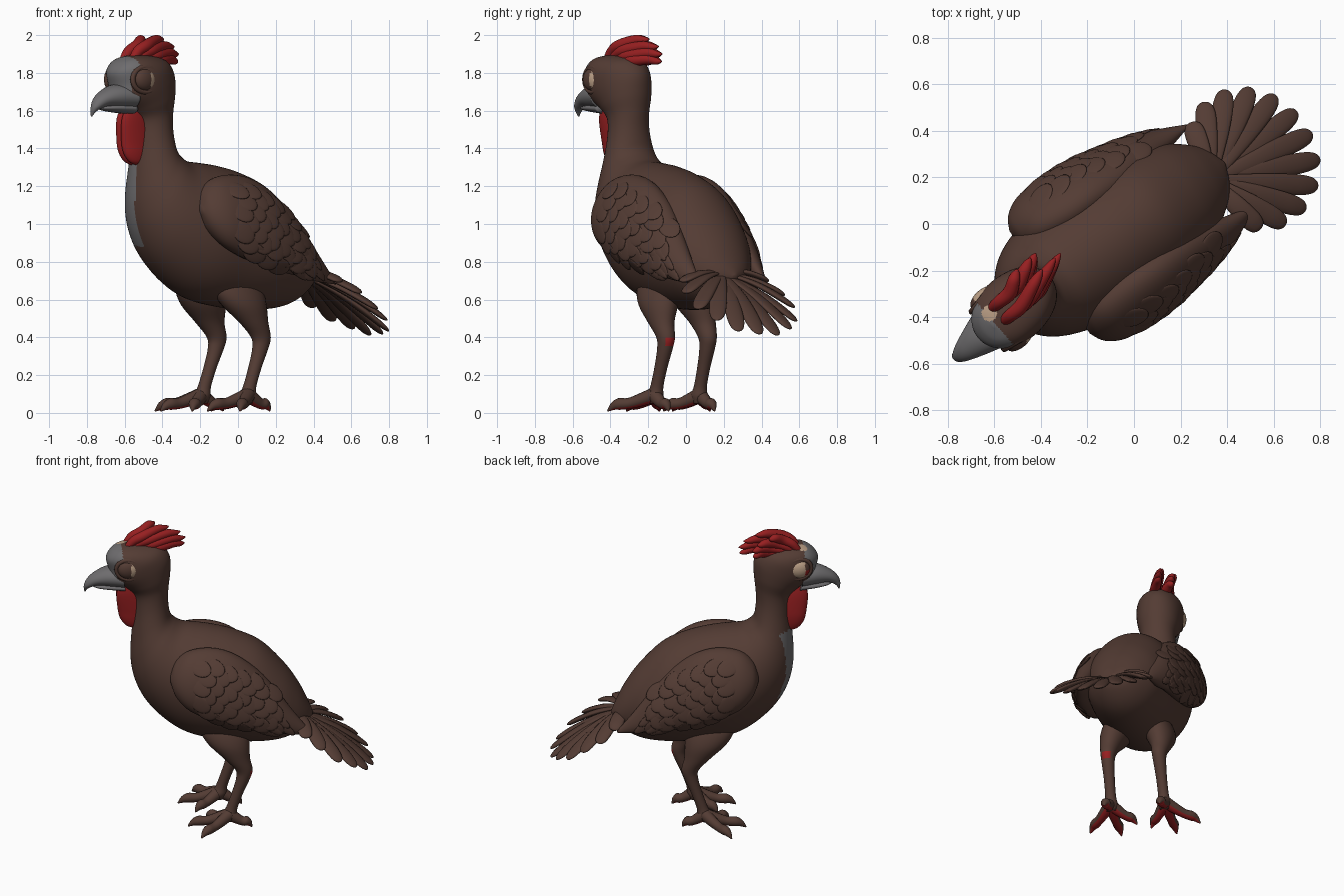
import bpy, bmesh, math
from mathutils import Vector as V, Matrix
from mathutils.bvhtree import BVHTree

if "Cube" in bpy.data.objects:
    bpy.data.objects.remove(bpy.data.objects["Cube"])

# The bird is built facing -x, then the whole model is turned
TURN = Matrix.Rotation(math.radians(34), 4, 'Z')


def material(name, c):
    m = bpy.data.materials.new(name)
    m.diffuse_color = (*c, 1)
    m.use_nodes = True
    m.node_tree.nodes["Principled BSDF"].inputs["Base Color"].default_value = m.diffuse_color
    return m


BROWN = material("brown plumage", (0.088, 0.045, 0.034))
RED = material("red", (0.31, 0.014, 0.015))
GREY = material("grey horn", (0.155, 0.15, 0.155))
BEIGE = material("beige", (0.50, 0.35, 0.24))


def finish(name, bm, mats, rule=None):
    bmesh.ops.remove_doubles(bm, verts=bm.verts, dist=0.0004)
    bmesh.ops.recalc_face_normals(bm, faces=bm.faces)
    bm.normal_update()
    for f in bm.faces:
        f.smooth = True
        if rule:
            f.material_index = rule(f.calc_center_median(), f.normal)
    # The head looks slightly to its left
    for v in bm.verts:
        k = min(1, max(0, (v.co.z - 1.42) / .2))
        p = V((-.55, 0, 0))
        v.co = Matrix.Rotation(math.radians(7) * k, 3, 'Z') @ (v.co - p) + p
    bm.transform(TURN)
    me = bpy.data.meshes.new(name)
    bm.to_mesh(me)
    bm.free()
    for m in mats:
        me.materials.append(m)
    ob = bpy.data.objects.new(name, me)
    bpy.context.collection.objects.link(ob)
    return ob


def spline(a, b, c, d, t):
    return 0.5 * (2 * b + (c - a) * t + (2 * a - 5 * b + 4 * c - d) * t * t
                  + (3 * b - a - 3 * c + d) * t ** 3)


def loft(bm, rings, sub=5, seg=24):
    """Skin over smooth-interpolated elliptical rings (centre, axis, axis)."""
    n, dense = len(rings), []
    for i in range(n - 1):
        k = [rings[max(i - 1, 0)], rings[i], rings[i + 1], rings[min(i + 2, n - 1)]]
        for s in range(sub):
            dense.append([spline(k[0][j], k[1][j], k[2][j], k[3][j], s / sub) for j in range(3)])
    dense.append(rings[-1])
    rows = []
    for c, a, b in dense:
        rows.append([bm.verts.new(c + a * math.cos(2 * math.pi * q / seg) + b * math.sin(2 * math.pi * q / seg))
                     for q in range(seg)])
    for r0, r1 in zip(rows, rows[1:]):
        for q in range(seg):
            p = (q + 1) % seg
            bm.faces.new((r0[q], r0[p], r1[p], r1[q]))
    bm.faces.new(rows[0])
    bm.faces.new(rows[-1])


def span(top, bottom, w):
    """Ring between a top and a bottom point with half width w."""
    t, b = V(top), V(bottom)
    return ((t + b) / 2, (t - b) / 2, V((0, w, 0)))


def profile(rows):
    return [span((r[0], 0, r[1]), (r[2], 0, r[3]), r[4]) for r in rows]


def tube(bm, pts, radii, flat=1.0, side=None, sub=4, seg=14):
    pts, rings = [V(p) for p in pts], []
    for i, p in enumerate(pts):
        t = (pts[min(i + 1, len(pts) - 1)] - pts[max(i - 1, 0)]).normalized()
        b = t.cross(V(side) if side else V((0, 0, 1))).normalized()
        a = b.cross(t).normalized()
        rings.append((p, a * radii[i] * flat, b * radii[i]))
    loft(bm, rings, sub, seg)


def ball(bm, centre, x, y, z, useg=24, vseg=14):
    m = Matrix((x, y, z)).transposed().to_4x4()
    m.translation = V(centre)
    bmesh.ops.create_uvsphere(bm, u_segments=useg, v_segments=vseg, radius=1, matrix=m)


# Body, neck and head in one skin: back u, z / front u, z / half width
BODY = [(.47, .73, .465, .71, .012), (.44, .80, .415, .645, .10), (.38, .92, .325, .585, .175),
        (.285, 1.055, .22, .555, .235), (.14, 1.20, .06, .545, .275), (-.02, 1.275, -.12, .56, .29),
        (-.16, 1.31, -.30, .60, .295), (-.27, 1.325, -.44, .68, .28), (-.35, 1.335, -.57, .81, .25),
        (-.40, 1.365, -.645, .95, .215), (-.425, 1.40, -.675, 1.10, .175),
        (-.435, 1.45, -.67, 1.26, .14), (-.44, 1.52, -.655, 1.42, .115),
        (-.435, 1.60, -.66, 1.54, .11), (-.425, 1.70, -.71, 1.60, .13),
        (-.43, 1.80, -.80, 1.66, .145), (-.48, 1.865, -.815, 1.73, .145),
        (-.57, 1.89, -.83, 1.80, .125), (-.67, 1.895, -.80, 1.85, .08), (-.74, 1.886, -.75, 1.883, .01)]


def body_rule(c, n):
    if c.z > 1.8 and (c.xy - V((-.725, .05))).length < .033:
        return 2
    if c.z > 1.62 and c.x < (-.735 if c.z > 1.82 else -.77):
        return 1
    return int(.88 < c.z < 1.33 and c.x < -.5 and abs(c.y - .055) < .08)


bm = bmesh.new()
loft(bm, profile(BODY), 8, 64)
finish("body", bm, [BROWN, GREY, BEIGE], body_rule)

# Hooked beak
bm = bmesh.new()
loft(bm, profile([(-.73, 1.745, -.72, 1.605, .11), (-.83, 1.735, -.79, 1.61, .085),
                  (-.905, 1.70, -.87, 1.62, .058), (-.95, 1.66, -.915, 1.61, .038),
                  (-.97, 1.615, -.944, 1.592, .02), (-.966, 1.57, -.96, 1.568, .004)]), 6, 28)
loft(bm, profile([(-.72, 1.64, -.71, 1.58, .08), (-.82, 1.635, -.81, 1.59, .065),
                  (-.89, 1.625, -.885, 1.60, .04), (-.92, 1.615, -.919, 1.61, .005)]), 5, 20)
finish("beak", bm, [GREY])

# Eyes with raised lids
for s, word, split in ((-1, "left", -.685), (1, "right", -.735)):
    bm = bmesh.new()
    ball(bm, (-.70, s * .117, 1.765), (.068, 0, 0), (0, .037, 0), (0, 0, .06), 32, 20)
    finish(word + "_eye", bm, [BEIGE, BROWN, RED],
           lambda c, n: 0 if c.x > split else 2 if s > 0 and c.z < 1.765 else 1)
    bm = bmesh.new()
    ring = [(-.70 + .076 * math.cos(a), s * (.119 + .013 * math.cos(a)), 1.765 + .066 * math.sin(a))
            for a in [2 * math.pi * k / 16 for k in range(17)]]
    tube(bm, ring, [.014] * 17, side=(0, 1, 0), sub=2, seg=10)
    finish(word + "_eyelid", bm, [BROWN])

# Two-lobed wattle
bm = bmesh.new()
for s in (-1, 1):
    loft(bm, [(V((u, s * .022 + .005, z)), V((a, 0, 0)), V((0, b, 0))) for u, z, a, b in
              [(-.68, 1.64, .05, .02), (-.665, 1.56, .098, .036), (-.65, 1.46, .108, .04),
               (-.65, 1.38, .092, .036), (-.65, 1.33, .055, .024), (-.65, 1.31, .006, .003)]])
finish("wattle", bm, [RED])

# Crest plumes: a long left row and a shorter right row
bm = bmesh.new()
for o, tip_v, short in ((-.015, .045, 0), (.06, .115, .08)):
    for du, zm, tip_u, tip_z in ((0, 1.945, -.43, 1.98), (.04, 1.92, -.355, 1.94),
                                 (.075, 1.89, -.325, 1.90), (.10, 1.865, -.33, 1.86)):
        tip_u -= short
        tip, mid = V((tip_u, tip_v, tip_z)), V((-.60 + du, o, zm))
        tube(bm, [(-.71 + du, o, 1.85), (-.665 + du, o, 1.895 + (zm - 1.92) * .6), mid,
                  mid.lerp(tip, .55) + V((0, 0, .01)), mid.lerp(tip, .85), tip],
             [.02, .028, .032, .027, .017, .003])
finish("crest", bm, [RED])

# Wings: folded shells with overlapping scale feathers
WING = [(-.46, 1.09, -.46, 1.06, .015, .25, .26), (-.425, 1.18, -.425, .97, .075, .22, .28),
        (-.34, 1.245, -.35, .89, .11, .21, .30), (-.20, 1.26, -.24, .83, .125, .20, .30),
        (-.06, 1.22, -.10, .78, .12, .20, .30), (.08, 1.12, .04, .745, .10, .20, .29),
        (.20, .99, .17, .72, .075, .21, .275), (.31, .84, .29, .695, .05, .215, .245),
        (.43, .69, .425, .68, .006, .215, .22)]
for s, word, shift, out in ((-1, "left", .04, .014), (1, "right", 0, .004)):
    bm = bmesh.new()
    loft(bm, [span((a + shift, s * (p + out), b), (c + shift, s * (q + out), d), w)
              for a, b, c, d, w, p, q in WING], 6, 40)
    bmesh.ops.recalc_face_normals(bm, faces=bm.faces)
    tree = BVHTree.FromBMesh(bm)
    spots = [(-.27 + .085 * i + .035 * (j % 2), 1.18 - .056 * j - .035 * max(0, i - 1), .074, .055, .12)
             for i in range(6) for j in range(7)]
    spots += [(u, z, .14, .032, .03) for u, z in ((.14, .90), (.19, .85), (.14, .80), (.22, .79), (.08, .78))]
    for u, z, length, width, lift in spots:
        hit, n, _, _ = tree.ray_cast(V((u + shift, s, z)), V((0, -s, 0)))
        if hit is None or abs(hit.y) < .2 or s * n.y < .45:
            continue
        d = V((.78, 0, -.62))
        d = ((d - n * d.dot(n)).normalized() + n * lift).normalized()
        side = n.cross(d).normalized()
        up = d.cross(side)
        ball(bm, hit - n * .004, d * length, side * width, up * .009, 20, 10)
    finish(word + "_wing", bm, [BROWN])

# Fanned tail feathers, sloping down and back
bm = bmesh.new()
for k in range(12):
    ang = math.radians(-79 + 14 * k)
    r = .475 - .20 * (abs(ang) / 1.36) ** 2.4 - .03 * math.sin(ang)
    path = []
    for t in (0, .3, .55, .8, .93, .985, 1):
        du = r * t * math.cos(ang)
        path.append((.38 + du, -.03 + r * t * math.sin(ang),
                     .735 - .69 * du + .025 * math.sin(math.pi * t) + .008 * (k % 2)))
    tube(bm, path, [.022, .035, .044, .046, .037, .02, .004], flat=.36)
finish("tail", bm, [BROWN])

# Legs and feet
LEG = [(-.11, .80, .08, .04), (-.10, .72, .13, .07), (-.085, .65, .15, .09), (-.055, .57, .13, .09),
       (-.005, .48, .083, .064), (.04, .40, .055, .047), (.035, .34, .044, .04), (0, .24, .036, .034),
       (-.035, .14, .036, .034), (-.05, .09, .046, .043), (-.05, .05, .03, .03)]
for s, word, shift in ((-1, "left", 0), (1, "right", -.07)):
    bm = bmesh.new()
    loft(bm, [(V((u + shift, s * (.15 + .02 * (.76 - z) - .2 * max(0, z - .5)), z)), V((a, 0, 0)), V((0, b, 0)))
              for u, z, a, b in LEG], 5, 28)
    # Small red patch behind the left heel
    finish(word + "_leg", bm, [BROWN, RED], lambda c, n: int(s < 0 and .36 < c.z < .405 and n.x > .75))
    bm = bmesh.new()
    for deg, length in ((0, .26), (46, .25), (-42, .20), (180, .14)):
        d = V((-math.cos(math.radians(deg)), s * math.sin(math.radians(deg)), 0))
        base = V((-.05 + shift, s * .17, 0))
        heights = (.095, .068, .05, .047, .035, .01)
        tube(bm, [base + d * length * t + V((0, 0, h)) for t, h in zip((0, .3, .55, .75, .88, 1), heights)],
             [.04, .034, .029, .031, .021, .004])
    finish(word + "_foot", bm, [BROWN, RED], lambda c, n: int(n.z < -.6))
